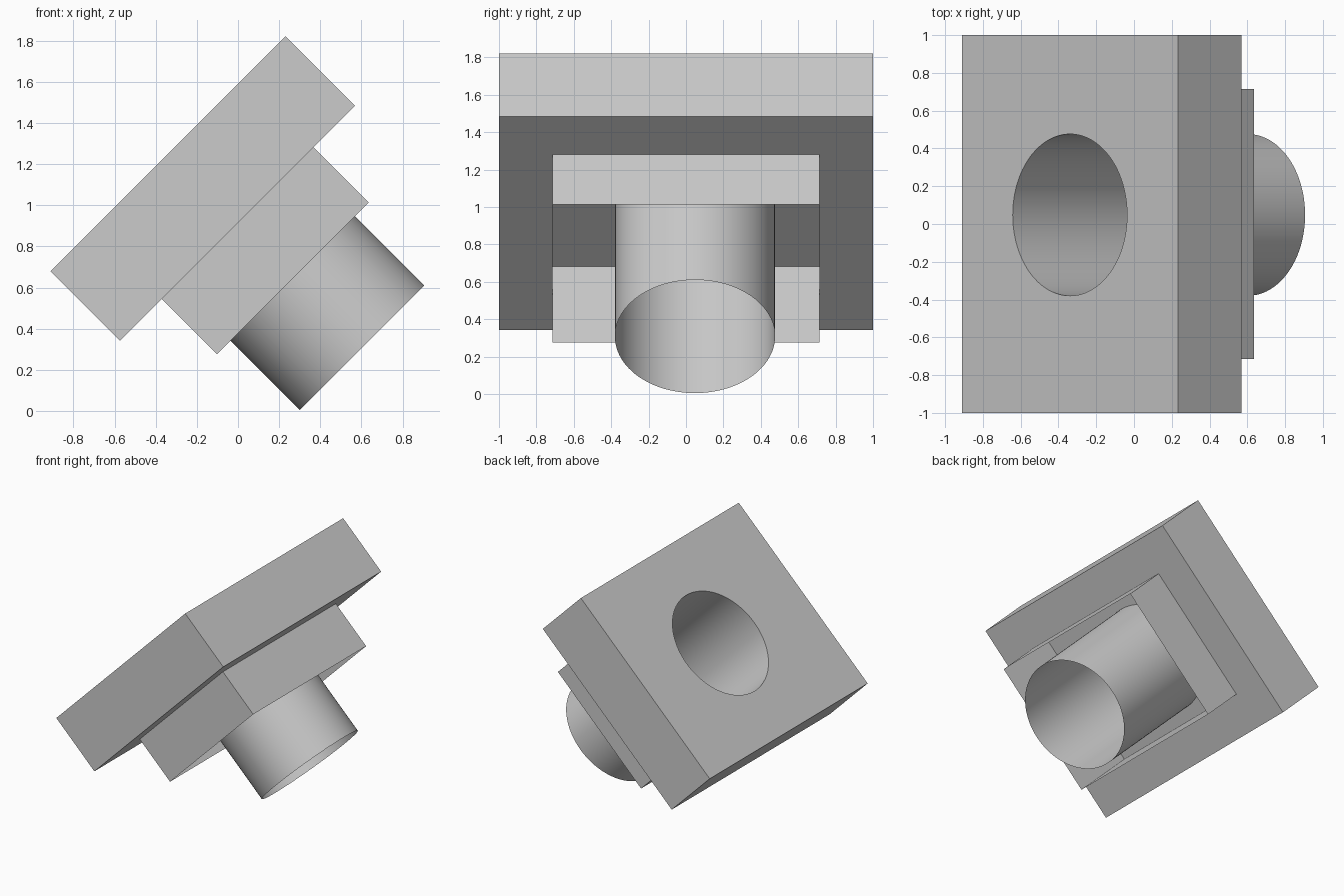
import bpy, bmesh
from math import radians, hypot
from mathutils import Matrix

cube = bpy.data.objects.get("Cube")
if cube:
    bpy.data.objects.remove(cube, do_unlink=True)

# Sizes in the untilted frame: x along the plate, z along the tube axis
TILT = Matrix.Rotation(radians(-45), 4, 'Y')
MID_X = 0.644
TUBE_Y, TUBE_R = 0.048, 0.428
PLATE_X, PLATE_Y = 1.616, 2.0
COLLAR_X, COLLAR_Y = 1.043, 1.43
TOP, FLOOR, UNDER, COLLAR_END, TUBE_END = 1.124, 0.842, 0.647, 0.267, -0.209

grey = bpy.data.materials.new("plain grey")
grey.use_nodes = True
COLOUR = (0.6, 0.6, 0.6, 1)
grey.diffuse_color = COLOUR
grey.node_tree.nodes["Principled BSDF"].inputs["Base Color"].default_value = COLOUR


def add_object(name, bm):
    mesh = bpy.data.meshes.new(name)
    bm.to_mesh(mesh)
    bm.free()
    mesh.materials.append(grey)
    obj = bpy.data.objects.new(name, mesh)
    bpy.context.collection.objects.link(obj)
    return obj


def box(name, size_x, size_y, low, high, open_ends=False):
    bm = bmesh.new()
    place = Matrix.Translation((MID_X, 0, (low + high) / 2))
    scale = Matrix.Diagonal((size_x, size_y, high - low, 1))
    bmesh.ops.create_cube(bm, size=1, matrix=place @ scale)
    if open_ends:
        bm.normal_update()
        ends = [f for f in bm.faces if abs(f.normal.z) > 0.5]
        bmesh.ops.delete(bm, geom=ends, context='FACES_ONLY')
    return add_object(name, bm)


def cylinder(name, low, high, capped):
    bm = bmesh.new()
    bmesh.ops.create_cone(bm, cap_ends=capped, segments=96, radius1=TUBE_R,
                          radius2=TUBE_R, depth=high - low,
                          matrix=Matrix.Translation((MID_X, TUBE_Y, (low + high) / 2)))
    return add_object(name, bm)


def cut(target, cutter):
    cutter.hide_render = True
    mod = target.modifiers.new("cut", 'BOOLEAN')
    mod.operation, mod.solver, mod.object = 'DIFFERENCE', 'EXACT', cutter
    bpy.context.view_layer.objects.active = target
    bpy.ops.object.modifier_apply(modifier=mod.name)
    bpy.data.objects.remove(cutter, do_unlink=True)


# Plate with a shallow pocket underneath and a bore right through
plate = box("plate", PLATE_X, PLATE_Y, UNDER, TOP)
cut(plate, box("pocket_cutter", COLLAR_X, COLLAR_Y, UNDER - 0.2, FLOOR))
cut(plate, cylinder("bore_cutter", UNDER - 0.2, TOP + 0.2, True))

# The tube itself lines the bore, so drop the plate's bore wall
bm = bmesh.new()
bm.from_mesh(plate.data)
wall = [f for f in bm.faces
        if all(hypot(v.co.x - MID_X, v.co.y - TUBE_Y) < TUBE_R + 0.001 for v in f.verts)]
bmesh.ops.delete(bm, geom=wall, context='FACES')
bm.to_mesh(plate.data)
bm.free()

# Thin-walled rectangular collar, open below
collar = box("collar", COLLAR_X, COLLAR_Y, COLLAR_END, UNDER, open_ends=True)

# Thin-walled tube, open at both ends
tube = cylinder("tube", TUBE_END, TOP, False)
for poly in tube.data.polygons:
    poly.use_smooth = True

# Tilt the whole assembly
for obj in (plate, collar, tube):
    obj.data.transform(TILT)
    obj.data.update()
